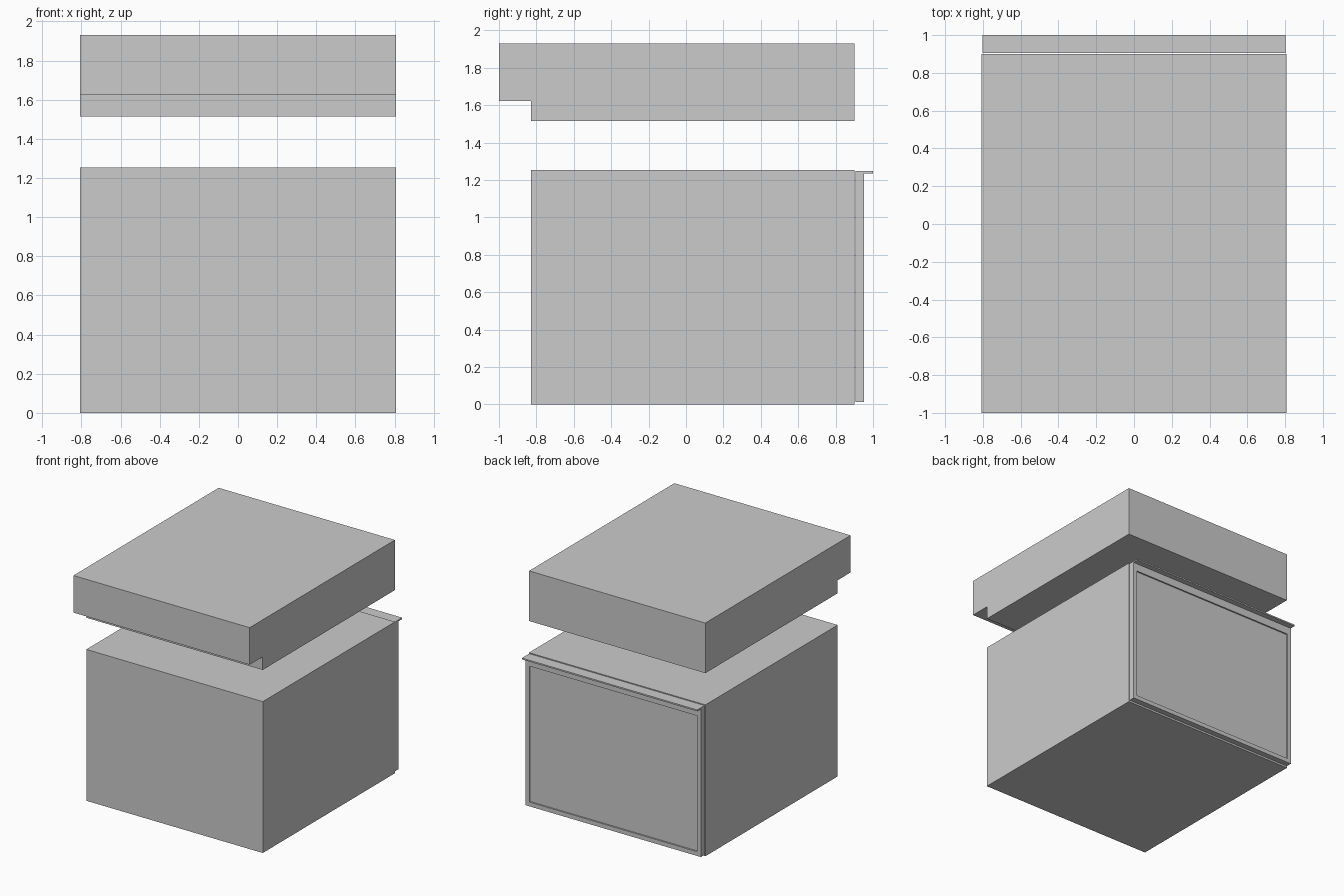
import bpy, bmesh
from mathutils import Vector

if "Cube" in bpy.data.objects:
    bpy.data.objects.remove(bpy.data.objects["Cube"])


def extrude_profile(name, yz, half_w):
    """Closed y-z profile extruded across x."""
    bm = bmesh.new()
    face = bm.faces.new([bm.verts.new((-half_w, y, z)) for y, z in yz])
    ext = bmesh.ops.extrude_face_region(bm, geom=[face])
    moved = [v for v in ext["geom"] if isinstance(v, bmesh.types.BMVert)]
    bmesh.ops.translate(bm, verts=moved, vec=(2 * half_w, 0, 0))
    bmesh.ops.recalc_face_normals(bm, faces=bm.faces)
    return bm, name


def finish(bm, name):
    mesh = bpy.data.meshes.new(name)
    bm.to_mesh(mesh)
    bm.free()
    obj = bpy.data.objects.new(name, mesh)
    bpy.context.collection.objects.link(obj)
    return obj


def rect(y0, y1, z0, z1):
    return [(y0, z0), (y1, z0), (y1, z1), (y0, z1)]


# Lower cabinet body
finish(*extrude_profile("cabinet_body", rect(-0.83, 0.90, 0.0, 1.253), 0.808))

# Raised top block with a step under its front overhang
finish(*extrude_profile("top_block", [
    (-1.0, 1.623), (-0.83, 1.623), (-0.83, 1.515),
    (0.90, 1.515), (0.90, 1.93), (-1.0, 1.93)], 0.807))

# Back panel with projecting top lip; outer face inset and recessed
bm, name = extrude_profile("back_panel", [
    (0.905, 0.012), (0.953, 0.012), (0.953, 1.236),
    (1.0, 1.236), (1.0, 1.248), (0.905, 1.248)], 0.803)
outer = next(f for f in bm.faces
             if f.normal.y > 0.9 and f.calc_center_median().z < 1.0)
bmesh.ops.inset_region(bm, faces=[outer], thickness=0.05)
# Shift the upper inset edge slightly down for the wider top rail
for v in outer.verts:
    if v.co.z > 1.0:
        v.co.z = 1.172
ext = bmesh.ops.extrude_discrete_faces(bm, faces=[outer])
panel = ext["faces"][0]
bmesh.ops.translate(bm, verts=panel.verts, vec=Vector((0, -0.012, 0)))
bmesh.ops.recalc_face_normals(bm, faces=bm.faces)
finish(bm, name)
